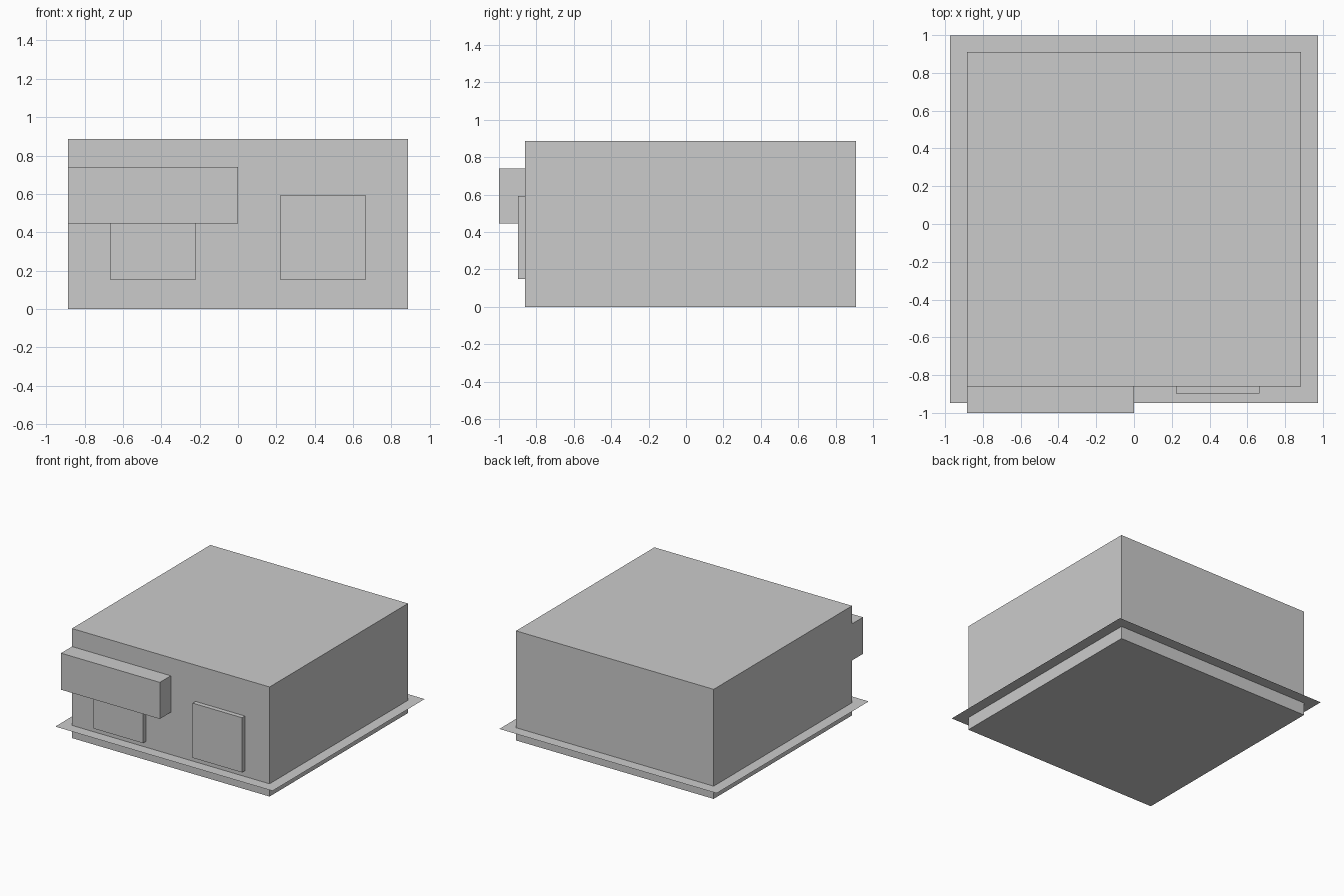
import bpy, bmesh
from mathutils import Vector

if "Cube" in bpy.data.objects:
    bpy.data.objects.remove(bpy.data.objects["Cube"])


def box(name, lo, hi):
    """Axis-aligned box between two corners."""
    lo, hi = Vector(lo), Vector(hi)
    bm = bmesh.new()
    bmesh.ops.create_cube(bm, size=1)
    for v in bm.verts:
        v.co = Vector(((lo[i] + hi[i]) / 2 + v.co[i] * (hi[i] - lo[i]) for i in range(3)))
    return link(name, bm)


def link(name, bm):
    mesh = bpy.data.meshes.new(name)
    bm.to_mesh(mesh)
    bm.free()
    obj = bpy.data.objects.new(name, mesh)
    bpy.context.collection.objects.link(obj)
    return obj


# main building block
WALL = -0.86
box("building", (-0.885, WALL, 0), (0.885, 0.91, 0.887))

# zero-thickness pavement sheet around the base
bm = bmesh.new()
bmesh.ops.create_grid(bm, x_segments=1, y_segments=1, size=0.973)
bmesh.ops.translate(bm, verts=bm.verts, vec=(0, 0.025, 0.103))
link("pavement", bm)

# two front panels, mirrored about the centre
for side, x in (("left", -0.443), ("right", 0.443)):
    box(f"{side}_panel", (x - 0.221, -0.897, 0.15), (x + 0.221, WALL, 0.593))

# overhanging sign box above the left panel
box("sign_box", (-0.885, -1.0, 0.445), (0, WALL, 0.741))
